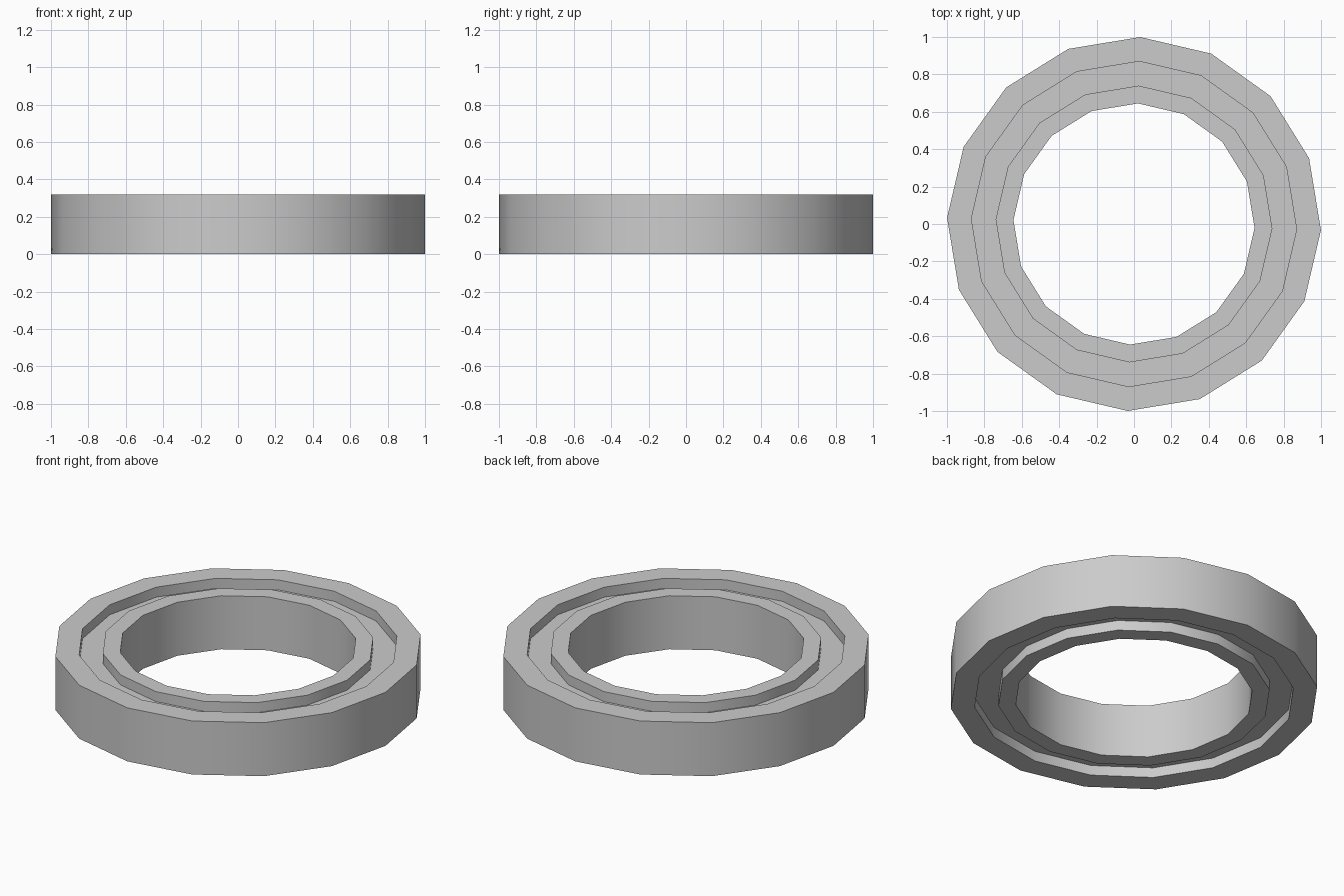
import bpy
import math

cube = bpy.data.objects.get("Cube")
if cube:
    bpy.data.objects.remove(cube, do_unlink=True)

SIDES = 16
TURN = math.radians(-1.9)
HEIGHT, GROOVE = 0.32, 0.06

steel = bpy.data.materials.new("grey_steel")
steel.use_nodes = True
colour = (0.6, 0.6, 0.6, 1)
steel.diffuse_color = colour
steel.node_tree.nodes["Principled BSDF"].inputs["Base Color"].default_value = colour


def lathe(name, profile):
    """Spin a closed (radius, z) profile around the z axis."""
    n = len(profile)
    verts, faces = [], []
    for i in range(SIDES):
        a = TURN + math.tau * i / SIDES
        verts += [(r * math.cos(a), r * math.sin(a), z) for r, z in profile]
        k = (i + 1) % SIDES
        for j in range(n):
            m = (j + 1) % n
            faces.append((i * n + j, k * n + j, k * n + m, i * n + m))
    mesh = bpy.data.meshes.new(name)
    mesh.from_pydata(verts, [], faces)
    mesh.materials.append(steel)
    obj = bpy.data.objects.new(name, mesh)
    bpy.context.collection.objects.link(obj)
    bpy.ops.object.select_all(action="DESELECT")
    obj.select_set(True)
    bpy.context.view_layer.objects.active = obj
    bpy.ops.object.shade_smooth_by_angle(angle=math.radians(30))
    return obj


# Bearing ring: outer and inner races with a sunken band on both faces
bore, inner_lip, outer_lip, rim = 0.645, 0.74, 0.87, 1.0
low, high = GROOVE, HEIGHT - GROOVE
lathe("bearing_ring", [
    (rim, 0), (rim, HEIGHT), (outer_lip, HEIGHT), (outer_lip, high),
    (inner_lip, high), (inner_lip, HEIGHT), (bore, HEIGHT), (bore, 0),
    (inner_lip, 0), (inner_lip, low), (outer_lip, low), (outer_lip, 0),
])
